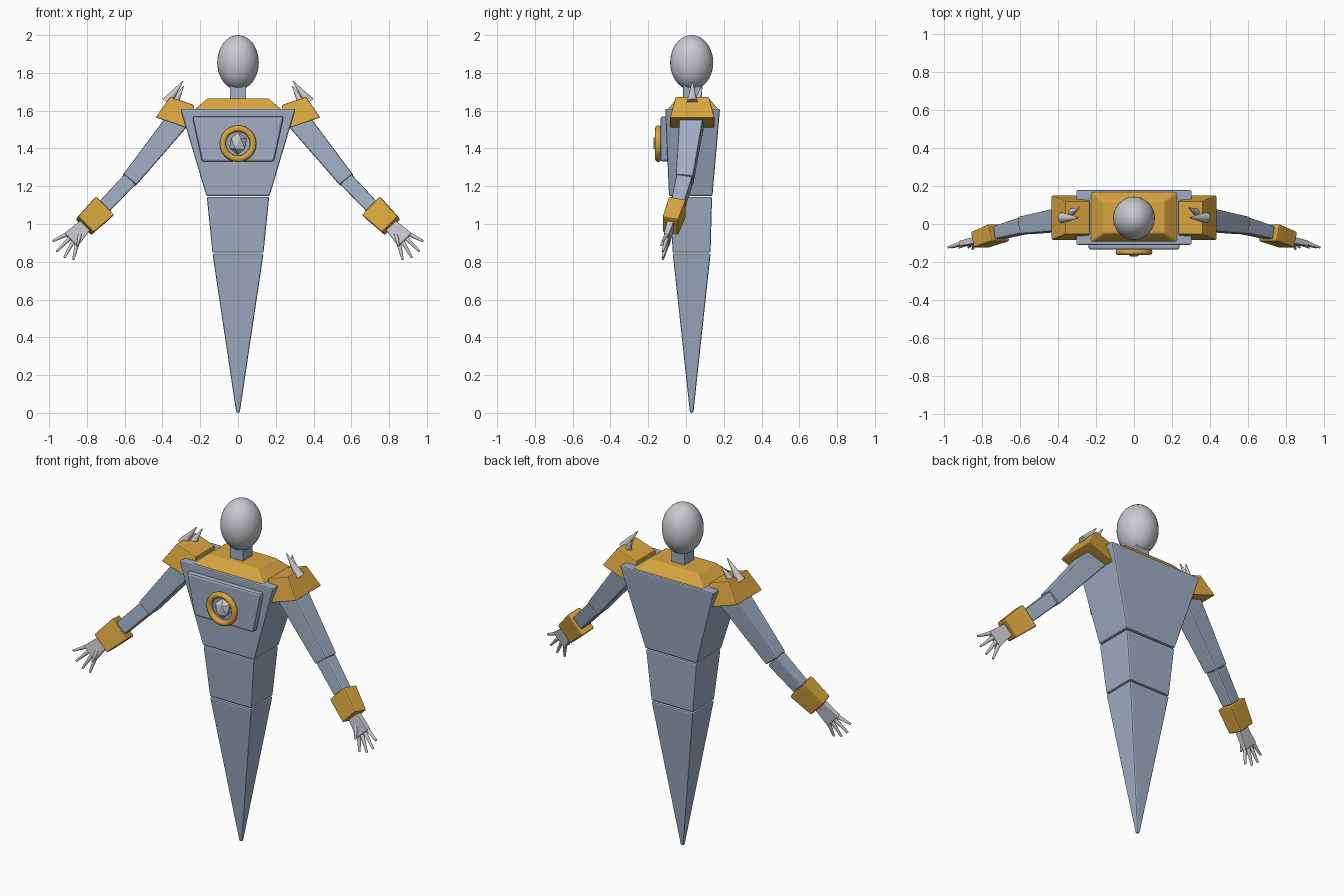
import bpy, bmesh, math
from mathutils import Vector

if "Cube" in bpy.data.objects:
    bpy.data.objects.remove(bpy.data.objects["Cube"], do_unlink=True)


def material(name, rgb):
    m = bpy.data.materials.new(name)
    m.use_nodes = True
    m.diffuse_color = (*rgb, 1)
    m.node_tree.nodes["Principled BSDF"].inputs["Base Color"].default_value = (*rgb, 1)
    return m


BLUE = material("blue grey", (0.35, 0.43, 0.55))
GOLD = material("gold", (0.70, 0.38, 0.05))
GREY = material("pale grey", (0.58, 0.59, 0.62))
Y, Z = Vector((0, 1, 0)), Vector((0, 0, 1))


def block(name, p0, p1, size0, size1, mat, bevel=0.008, axis=None):
    """Tapered box from p0 to p1; sizes are half width and half depth."""
    p0, p1 = Vector(p0), Vector(p1)
    d = (axis or (p1 - p0)).normalized()
    w = Y.cross(d).normalized()
    t = d.cross(w)
    bm = bmesh.new()
    rings = []
    for p, (a, b) in ((p0, size0), (p1, size1)):
        rings.append([bm.verts.new(p + w * a * i + t * b * j)
                      for i, j in ((-1, -1), (1, -1), (1, 1), (-1, 1))])
    bm.faces.new(rings[0])
    bm.faces.new(rings[1])
    for k in range(4):
        n = (k + 1) % 4
        bm.faces.new((rings[0][k], rings[0][n], rings[1][n], rings[1][k]))
    bmesh.ops.recalc_face_normals(bm, faces=bm.faces)
    me = bpy.data.meshes.new(name)
    bm.to_mesh(me)
    bm.free()
    me.materials.append(mat)
    ob = bpy.data.objects.new(name, me)
    bpy.context.collection.objects.link(ob)
    if bevel:
        mod = ob.modifiers.new("soft edges", "BEVEL")
        mod.width = bevel
        mod.segments = 2
    return ob


def finish(name, mat, smooth=True):
    ob = bpy.context.object
    ob.name = name
    ob.data.materials.append(mat)
    if smooth:
        bpy.ops.object.shade_smooth_by_angle(angle=math.radians(40))
    return ob


def spike(name, base, tip, r0, r1, mat, sides=16):
    base, tip = Vector(base), Vector(tip)
    d = tip - base
    bpy.ops.mesh.primitive_cone_add(vertices=sides, radius1=r0, radius2=r1, depth=d.length,
                                    location=(base + tip) / 2,
                                    rotation=d.to_track_quat("Z", "Y").to_euler())
    return finish(name, mat)


# Body: three tapered segments ending in a point
block("torso", (0, 0.025, 1.148), (0, 0.035, 1.61), (0.167, 0.115), (0.305, 0.145), BLUE, axis=Z)
block("waist", (0, 0.03, 0.848), (0, 0.025, 1.143), (0.135, 0.1), (0.165, 0.113), BLUE, axis=Z)
block("tail", (0, 0.03, 0), (0, 0.03, 0.843), (0.009, 0.009), (0.135, 0.1), BLUE, axis=Z)

# Collar, neck and head
block("collar", (0, 0.037, 1.605), (0, 0.037, 1.665), (0.232, 0.135), (0.16, 0.085), GOLD, axis=Z)
block("neck", (0, 0.03, 1.65), (0, 0.03, 1.77), (0.043, 0.045), (0.043, 0.045), BLUE, 0.004)
bpy.ops.mesh.primitive_uv_sphere_add(segments=32, ring_count=20, location=(0, 0.03, 1.855))
bpy.context.object.scale = (0.11, 0.114, 0.145)
finish("head", GREY)

# Chest plate with ringed gem
block("chest_plate", (0, -0.112, 1.33), (0, -0.112, 1.57), (0.19, 0.023), (0.242, 0.023),
      BLUE, 0.012, axis=Z)
bpy.ops.mesh.primitive_torus_add(major_radius=0.08, minor_radius=0.017, major_segments=40,
                                 minor_segments=12, location=(0, -0.147, 1.425),
                                 rotation=(math.pi / 2, 0, 0))
finish("gem_ring", GOLD)
bpy.ops.mesh.primitive_ico_sphere_add(subdivisions=1, location=(0, -0.138, 1.427))
bpy.context.object.scale = (0.05, 0.04, 0.06)
finish("gem", GREY, smooth=False)

# Arms, shoulder guards and hands on both sides
for s, side in ((1, "left"), (-1, "right")):
    def at(x, y, z):
        return (s * x, y, z)

    block(side + "_shoulder_guard", at(0.338, 0.033, 1.531), at(0.297, 0.033, 1.652),
          (0.103, 0.118), (0.067, 0.088), GOLD, 0.006)
    spike(side + "_large_spike", at(0.378, 0.033, 1.645), at(0.29, 0.033, 1.757), 0.028, 0.002, GREY)
    spike(side + "_small_spike", at(0.335, 0.06, 1.645), at(0.288, 0.085, 1.73), 0.022, 0.002, GREY)

    shoulder, elbow = at(0.29, 0.035, 1.585), at(0.575, -0.008, 1.232)
    cuff, wrist = at(0.71, -0.045, 1.09), at(0.812, -0.083, 0.99)
    block(side + "_upper_arm", shoulder, elbow, (0.062, 0.066), (0.045, 0.046), BLUE)
    block(side + "_forearm", elbow, cuff, (0.04, 0.043), (0.038, 0.035), BLUE)
    block(side + "_bracer", cuff, wrist, (0.068, 0.047), (0.059, 0.043), GOLD)
    block(side + "_palm", wrist, at(0.885, -0.103, 0.915), (0.036, 0.018), (0.05, 0.014), GREY, 0.004)

    # Fingers fan out from the knuckles
    tips = ((0.98, 0.91), (0.96, 0.855), (0.92, 0.822), (0.872, 0.812))
    for i, (x, z) in enumerate(tips):
        k = 0.038 - 0.025 * i
        spike(f"{side}_finger_{i + 1}", at(0.878 + 0.7 * k, -0.1, 0.92 + 0.7 * k),
              at(x, -0.123, z), 0.012, 0.006, GREY, 10)
    spike(side + "_thumb", at(0.835, -0.095, 0.955), at(0.85, -0.132, 0.885), 0.012, 0.006, GREY, 10)
